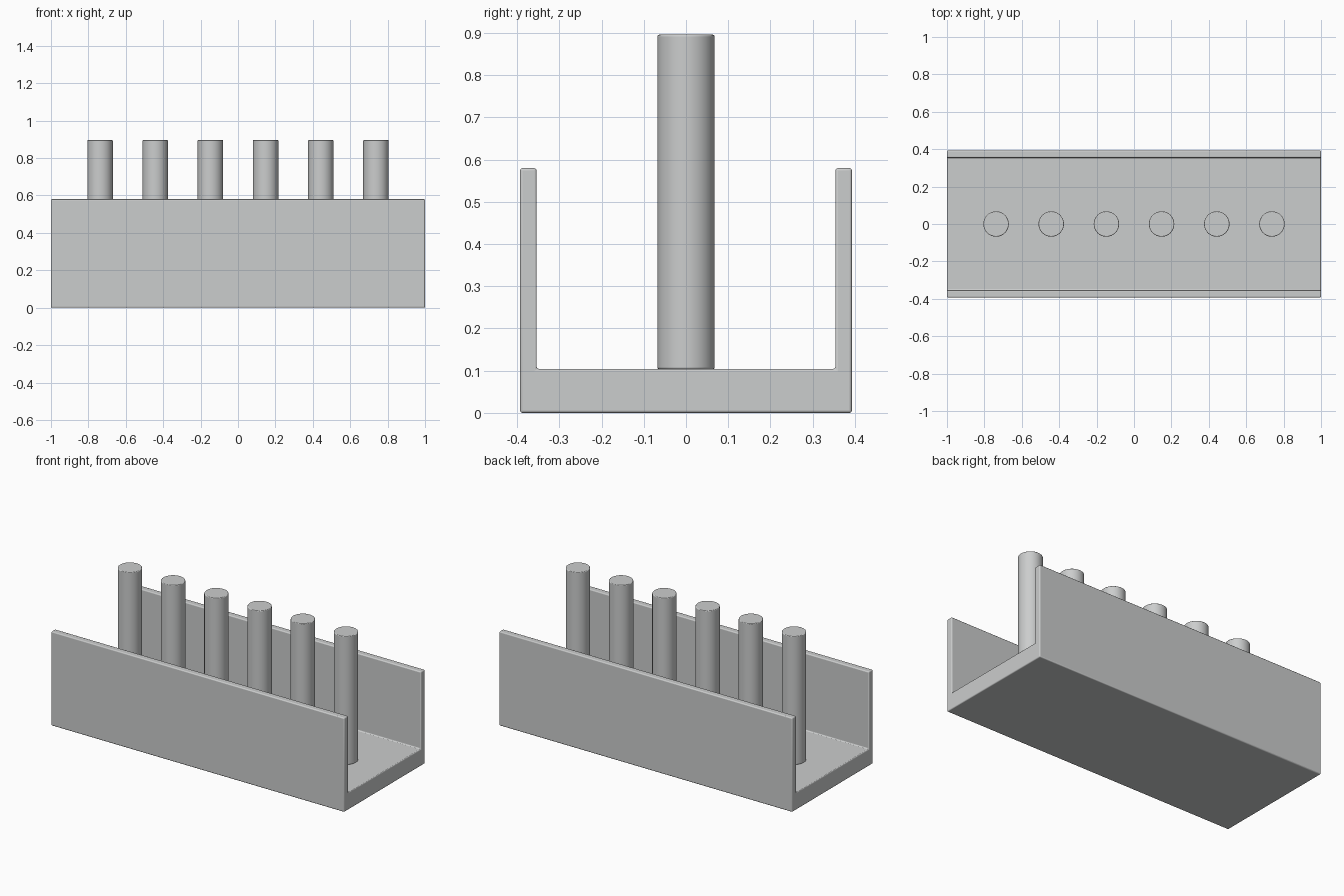
import bpy, bmesh, math

if "Cube" in bpy.data.objects:
    bpy.data.objects.remove(bpy.data.objects["Cube"])

# One plain grey for everything
grey = bpy.data.materials.new("plain grey")
grey.diffuse_color = (0.60, 0.61, 0.61, 1)
grey.use_nodes = True
grey.node_tree.nodes["Principled BSDF"].inputs["Base Color"].default_value = grey.diffuse_color

HALF_LEN, HALF_WID = 1.0, 0.393
FLOOR_TOP, WALL_TOP, WALL = 0.104, 0.58, 0.039
PEG_R, PEG_TOP, PEG_STEP, PEGS = 0.068, 0.896, 0.295, 6


def finish(name, bm, bevel, smooth_angle):
    bmesh.ops.recalc_face_normals(bm, faces=bm.faces)
    mesh = bpy.data.meshes.new(name)
    bm.to_mesh(mesh)
    bm.free()
    mesh.materials.append(grey)
    obj = bpy.data.objects.new(name, mesh)
    bpy.context.collection.objects.link(obj)
    mod = obj.modifiers.new("soft edges", 'BEVEL')
    mod.width, mod.segments = bevel, 3
    mod.limit_method, mod.angle_limit = 'ANGLE', math.radians(40)
    bpy.ops.object.select_all(action='DESELECT')
    obj.select_set(True)
    bpy.context.view_layer.objects.active = obj
    bpy.ops.object.shade_smooth_by_angle(angle=math.radians(smooth_angle))
    return obj


# Tray: U-shaped profile swept along x
inner = HALF_WID - WALL
half = [(HALF_WID, 0), (HALF_WID, WALL_TOP), (inner, WALL_TOP), (inner, FLOOR_TOP)]
profile = half + [(-y, z) for y, z in reversed(half)]
bm = bmesh.new()
face = bm.faces.new([bm.verts.new((-HALF_LEN, y, z)) for y, z in profile])
swept = bmesh.ops.extrude_face_region(bm, geom=[face], use_keep_orig=True)
bmesh.ops.translate(bm, vec=(2 * HALF_LEN, 0, 0),
                    verts=[v for v in swept["geom"] if isinstance(v, bmesh.types.BMVert)])
finish("tray", bm, 0.006, 40)

# Row of upright pegs standing on the tray floor
for i in range(PEGS):
    bm = bmesh.new()
    bmesh.ops.create_cone(bm, cap_ends=True, segments=32, radius1=PEG_R, radius2=PEG_R,
                          depth=PEG_TOP - FLOOR_TOP)
    peg = finish(f"peg_{i + 1}", bm, 0.004, 40)
    peg.location = ((i - (PEGS - 1) / 2) * PEG_STEP, 0, (PEG_TOP + FLOOR_TOP) / 2)
